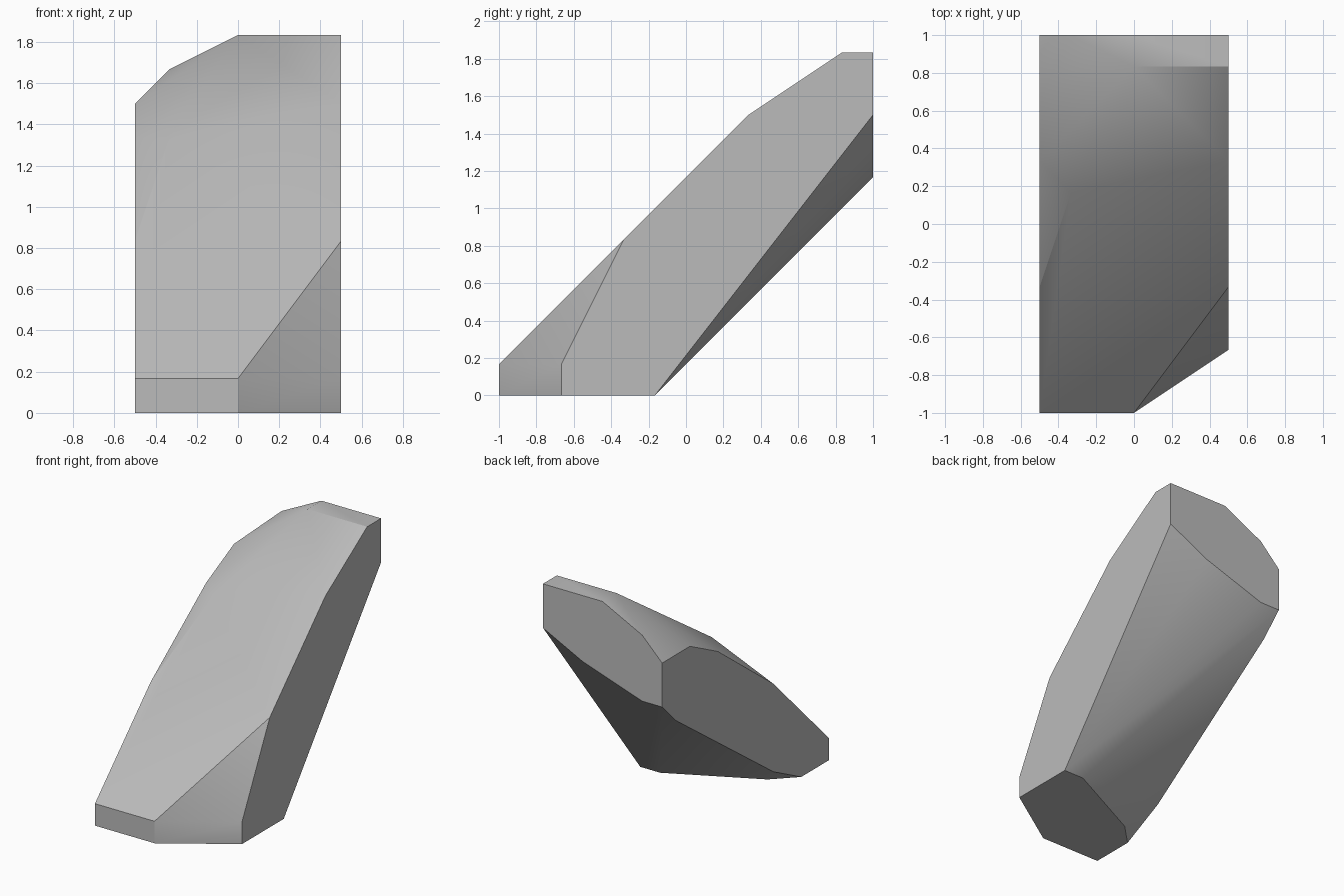
import bpy
import bmesh
import math

default_cube = bpy.data.objects.get("Cube")
if default_cube:
    bpy.data.objects.remove(default_cube, do_unlink=True)

UNIT = 1 / 6          # the block is laid out on a grid of sixths
HALF_WIDTH = 3
BACK = 6


def flat_material(name, colour):
    material = bpy.data.materials.new(name)
    material.use_nodes = True
    material.diffuse_color = colour
    shader = material.node_tree.nodes["Principled BSDF"]
    shader.inputs["Base Color"].default_value = colour
    return material


def convex_block(name, points, material):
    """Wrap a convex skin around the outline points."""
    bm = bmesh.new()
    for point in points:
        bm.verts.new([value * UNIT for value in point])
    hull = bmesh.ops.convex_hull(bm, input=bm.verts[:])
    loose = set(hull["geom_interior"]) | set(hull["geom_unused"])
    loose_verts = [item for item in loose if isinstance(item, bmesh.types.BMVert)]
    bmesh.ops.delete(bm, geom=loose_verts, context="VERTS")
    # merge the triangles of each flat face
    bmesh.ops.dissolve_limit(bm, angle_limit=math.radians(1),
                             verts=bm.verts[:], edges=bm.edges[:])
    bmesh.ops.recalc_face_normals(bm, faces=bm.faces[:])
    mesh = bpy.data.meshes.new(name)
    bm.to_mesh(mesh)
    bm.free()
    mesh.materials.append(material)
    block = bpy.data.objects.new(name, mesh)
    bpy.context.collection.objects.link(block)
    return block


# Flat side outlines as (y, z)
left_side = [(-4, 0), (-4, 1), (-2, 5), (2, 9), (5, 11), (6, 11), (6, 9), (-1, 0)]
right_side = [(6, 9), (4, 9), (2, 8), (-2, 5), (-6, 1),
              (-6, 0), (-4, 0), (-2, 1), (5, 6), (6, 7)]

# Remaining corners of the back wall (x, z) and of the base (x, y)
back_wall = [(0, 11), (-2, 10), (-2, 7), (1, 8)]
base = [(0, -6), (-2, -3), (2, -1)]

# Corners of the front lip, the top ledge and the rounded shoulder
free_corners = [(0, -6, 1), (0, 5, 11), (-2, 1, 8)]

points = [(HALF_WIDTH, y, z) for y, z in left_side]
points += [(-HALF_WIDTH, y, z) for y, z in right_side]
points += [(x, BACK, z) for x, z in back_wall]
points += [(x, y, 0) for x, y in base]
points += free_corners

stone_grey = flat_material("stone grey", (0.5, 0.5, 0.5, 1))
block = convex_block("leaning_block", points, stone_grey)

# Soft bevel shading with crisp outer edges
bpy.ops.object.select_all(action="DESELECT")
block.select_set(True)
bpy.context.view_layer.objects.active = block
bpy.ops.object.shade_smooth_by_angle(angle=math.radians(30))
